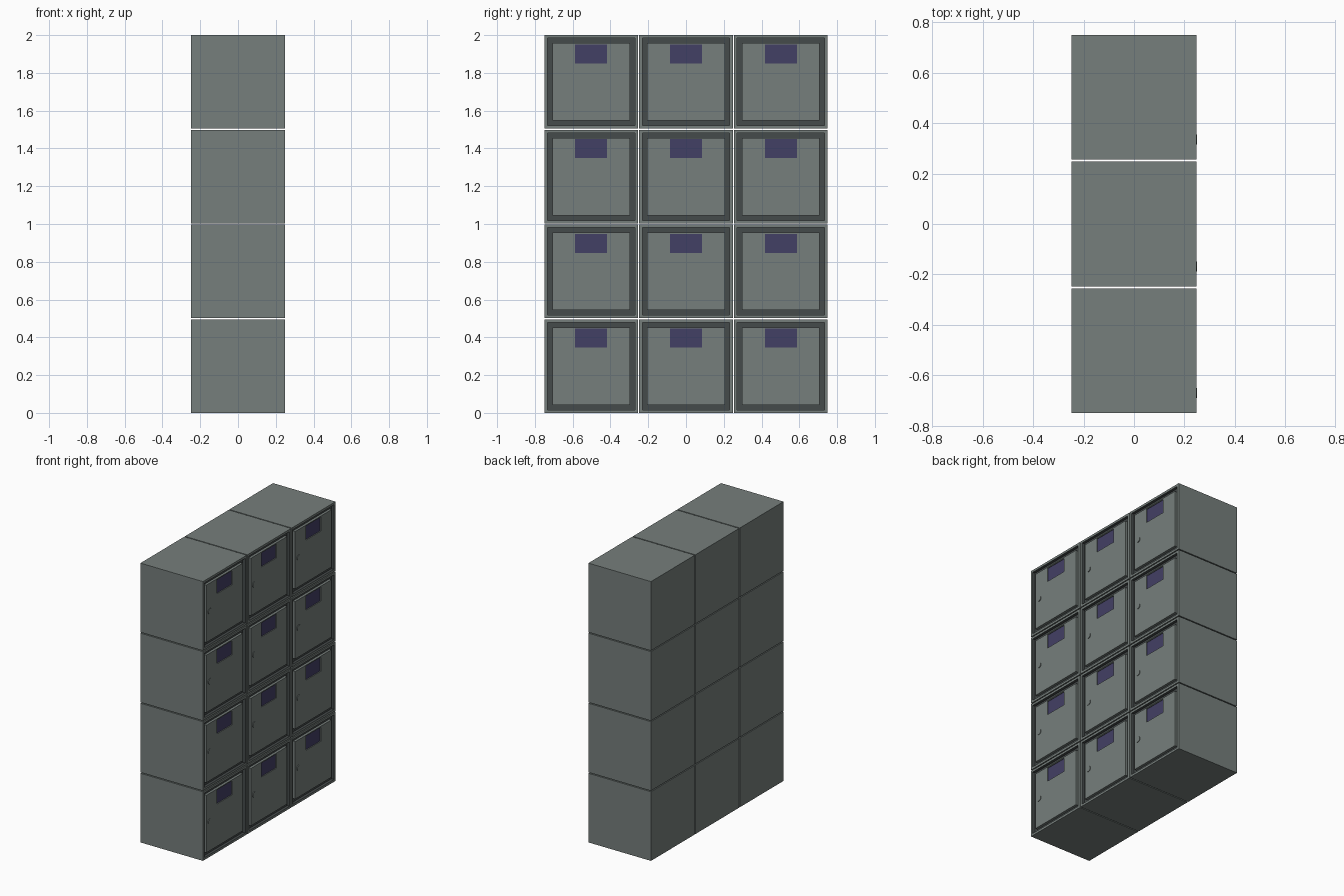
import bpy, bmesh
from mathutils import Matrix, Vector

if "Cube" in bpy.data.objects:
    bpy.data.objects.remove(bpy.data.objects["Cube"])

S = 0.495                      # locker cube size
FRONT = S / 2                  # doors face +x
PITCH_Y, PITCH_Z = (1.5 - S) / 2, (2 - S) / 3


def material(name, color):
    m = bpy.data.materials.new(name)
    m.diffuse_color = (*color, 1)
    m.use_nodes = True
    m.node_tree.nodes["Principled BSDF"].inputs["Base Color"].default_value = m.diffuse_color
    return m


STEEL = material("grey_steel", (0.18, 0.21, 0.20))
DARK = material("dark_groove", (0.06, 0.07, 0.07))
BLUE = material("blue_label", (0.055, 0.05, 0.13))


def finish(bm, name, mats):
    me = bpy.data.meshes.new(name)
    bm.to_mesh(me)
    bm.free()
    for m in mats:
        me.materials.append(m)
    return me


def front_face(bm):
    return max(bm.faces, key=lambda f: f.calc_center_median().x)


def box(size, center=(0, 0, 0)):
    bm = bmesh.new()
    bmesh.ops.create_cube(bm, size=1, matrix=Matrix.Translation(center) @ Matrix.Diagonal((*size, 1)))
    return bm


def body_mesh():
    # cabinet cube with a shallow square opening in the front
    bm = box((S, S, S))
    face = front_face(bm)
    bmesh.ops.inset_individual(bm, faces=[face], thickness=0.023)
    walls = bmesh.ops.inset_individual(bm, faces=[face], thickness=0, depth=-0.02)["faces"]
    for f in walls + [face]:
        f.material_index = 1
    return finish(bm, "locker_body", [STEEL, DARK])


def door_mesh():
    # door panel leaving a groove all round, with a sunken label pocket
    w = S - 2 * 0.042
    bm = box((0.018, w, w), (FRONT - 0.011, 0, 0))
    y, z0, z1 = 0.085, 0.098, 0.198
    for co, no in (((0, -y, 0), (0, 1, 0)), ((0, y, 0), (0, 1, 0)),
                   ((0, 0, z0), (0, 0, 1)), ((0, 0, z1), (0, 0, 1))):
        bmesh.ops.bisect_plane(bm, geom=bm.verts[:] + bm.edges[:] + bm.faces[:],
                               plane_co=co, plane_no=no)
    mid = Vector((FRONT - 0.002, 0, (z0 + z1) / 2))
    label = min(bm.faces, key=lambda f: (f.calc_center_median() - mid).length)
    bmesh.ops.inset_individual(bm, faces=[label], thickness=0, depth=-0.006)
    label.material_index = 1
    return finish(bm, "door", [STEEL, BLUE])


def lock_mesh():
    # round lock barrel near the left edge of the door
    bm = bmesh.new()
    bmesh.ops.create_cone(bm, cap_ends=True, segments=24, radius1=0.02, radius2=0.02, depth=0.012,
                          matrix=Matrix.Translation((FRONT - 0.004, -0.168, 0.005))
                          @ Matrix.Rotation(1.5707963, 4, 'Y'))
    for f in bm.faces:
        f.smooth = len(f.verts) == 4
    for e in bm.edges:
        e.smooth = all(len(f.verts) == 4 for f in e.link_faces)
    return finish(bm, "lock", [STEEL])


# three columns by four rows of identical lockers
parts = [body_mesh(), door_mesh(), lock_mesh()]
for col in range(3):
    for row in range(4):
        for me in parts:
            ob = bpy.data.objects.new(f"{me.name.split('.')[0]}_{col + 1}_{row + 1}", me)
            ob.location = (0, (col - 1) * PITCH_Y, S / 2 + row * PITCH_Z)
            bpy.context.collection.objects.link(ob)
